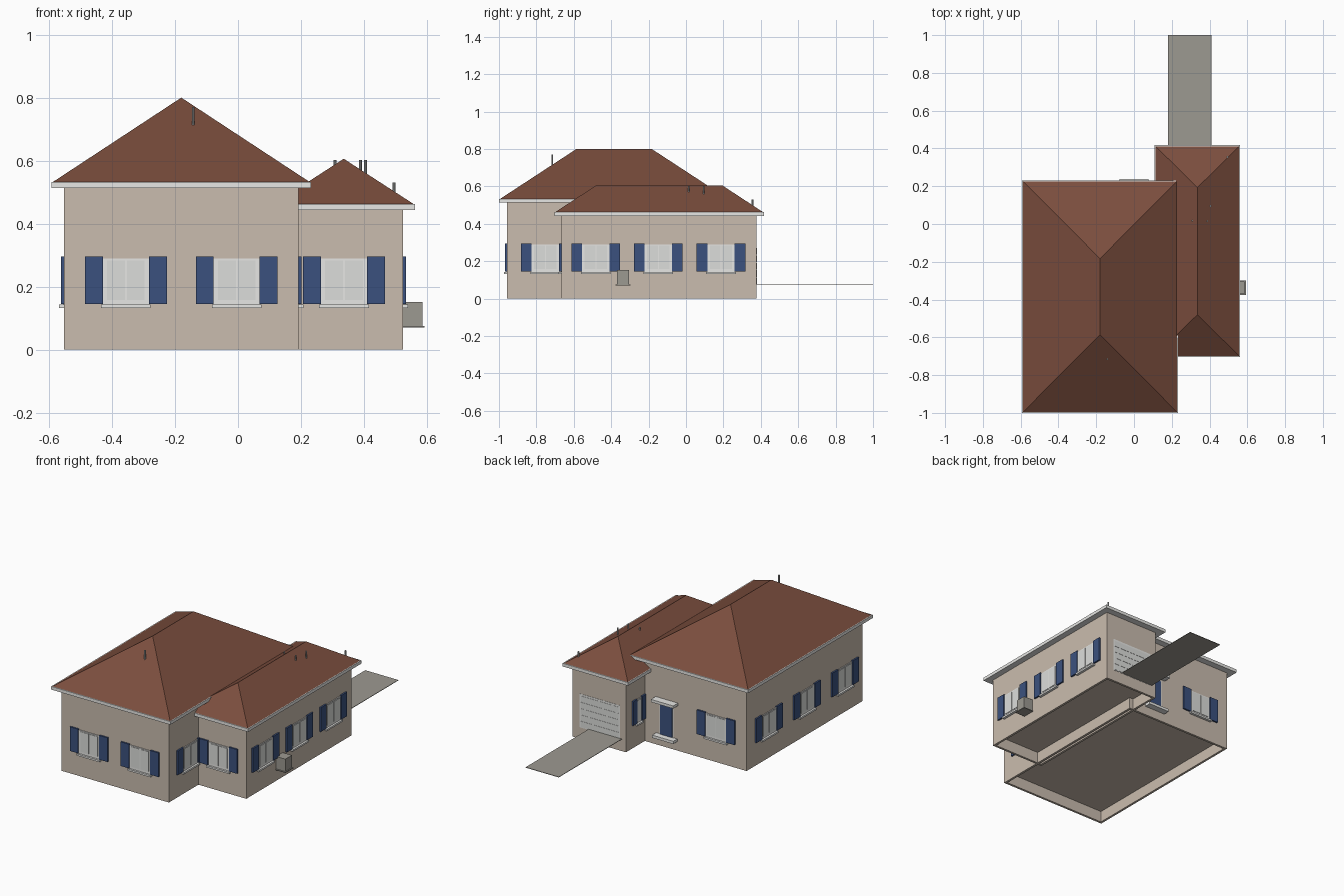
import bpy, bmesh
from math import pi
from mathutils import Matrix, Vector

if "Cube" in bpy.data.objects:
    bpy.data.objects.remove(bpy.data.objects["Cube"], do_unlink=True)


def material(name, *rgb):
    m = bpy.data.materials.new(name)
    m.use_nodes = True
    colour = (*rgb, 1)
    m.diffuse_color = colour
    m.node_tree.nodes["Principled BSDF"].inputs["Base Color"].default_value = colour
    return m


STUCCO = material("beige stucco", .59, .505, .425)
TILE = material("red brown tile", .197, .075, .047)
WHITE = material("white trim", .82, .82, .80)
GLASS = material("pale glass", .72, .73, .71)
BLUE = material("blue paint", .044, .083, .21)
CONCRETE = material("grey concrete", .335, .32, .285)
METAL = material("grey metal", .42, .43, .42)


def finish(name, bm, mat, matrix=Matrix()):
    bmesh.ops.recalc_face_normals(bm, faces=bm.faces)
    mesh = bpy.data.meshes.new(name)
    bm.to_mesh(mesh)
    bm.free()
    mesh.materials.append(mat)
    ob = bpy.data.objects.new(name, mesh)
    ob.matrix_world = matrix
    bpy.context.collection.objects.link(ob)


def add_box(bm, lo, hi):
    lo, hi = Vector(lo), Vector(hi)
    m = Matrix.Translation((lo + hi) / 2) @ Matrix.Diagonal((*(hi - lo), 1))
    return bmesh.ops.create_cube(bm, size=1, matrix=m)["verts"]


def boxes(name, mat, *bounds, matrix=Matrix()):
    bm = bmesh.new()
    for lo, hi in bounds:
        add_box(bm, lo, hi)
    finish(name, bm, mat, matrix)


# Wall blocks, with a floor recessed into the underside
def wall_block(name, x0, x1, y0, y1, top):
    bm = bmesh.new()
    add_box(bm, (x0, y0, 0), (x1, y1, top))
    bm.normal_update()
    base = min(bm.faces, key=lambda f: f.calc_center_median().z)
    bmesh.ops.inset_individual(bm, faces=[base], thickness=.02)
    lift = bmesh.ops.extrude_discrete_faces(bm, faces=[base])["faces"][0]
    bmesh.ops.translate(bm, verts=lift.verts, vec=(0, 0, .07))
    finish(name, bm, STUCCO)


# Hip roof: a box whose top is pinched into a ridge, over a white eave slab
def hip_roof(name, x0, x1, y0, y1, eave, ridge_z, run):
    e = .004
    boxes(name + "_fascia", WHITE,
          ((x0 - e, y0 - e, eave - .02), (x1 + e, y1 + e, eave)))
    bm = bmesh.new()
    for v in add_box(bm, (x0, y0, eave - .001), (x1, y1, ridge_z)):
        if v.co.z > eave:
            v.co.x = (x0 + x1) / 2
            v.co.y += run if v.co.y < (y0 + y1) / 2 else -run
    bmesh.ops.remove_doubles(bm, verts=bm.verts, dist=.0001)
    finish(name, bm, TILE)


wall_block("main_walls", -.552, .192, -.957, .19, .515)
wall_block("garage_walls", .152, .523, -.665, .376, .446)
hip_roof("main_roof", -.588, .228, -.996, .227, .533, .80, .41)
hip_roof("garage_roof", .113, .558, -.70, .413, .463, .606, .22)


# Local wall frame: x runs along the wall, -y points outward
def on_wall(x, y, turn):
    return Matrix.Translation((x, y, 0)) @ Matrix.Rotation(turn * pi / 2, 4, "Z")


def window(name, x, y, turn, inner=.073, shutter=.057):
    m = on_wall(x, y, turn)
    boxes(name + "_frame", WHITE,
          ((-inner, -.004, .143), (inner, .01, .29)), matrix=m)
    edge = inner * .82
    boxes(name + "_panes", GLASS,
          *[((min(s * edge, s * .003), -.007, .158),
             (max(s * edge, s * .003), 0, .283)) for s in (-1, 1)], matrix=m)
    boxes(name + "_shutters", BLUE,
          *[((c - shutter / 2, -.01, .145), (c + shutter / 2, .002, .296))
            for c in (-inner - shutter / 2, inner + shutter / 2)], matrix=m)
    boxes(name + "_sill", WHITE,
          ((-inner - .006, -.016, .132), (inner + .006, .004, .143)), matrix=m)


for i, x in enumerate((-.356, -.004)):
    window(f"front_window_{i + 1}", x, -.957, 0)
window("garage_front_window", .336, -.665, 0)
window("main_side_window", .192, -.752, 1)
for i, y in enumerate((-.482, -.148, .187)):
    window(f"garage_side_window_{i + 1}", .523, y, 1)
for i, y in enumerate((-.775, -.40, -.025)):
    window(f"far_side_window_{i + 1}", -.552, y, -1)
window("back_window", -.344, .19, 2)
window("narrow_garage_window", .152, .253, -1, .025, .04)

# Back entrance with step and canopy
entry = on_wall(0, .19, 2)
boxes("door_frame", WHITE, ((-.048, -.004, .072), (.048, .01, .27)), matrix=entry)
boxes("door", BLUE, ((-.041, -.008, .075), (.041, 0, .262)), matrix=entry)
boxes("entry_step", WHITE, ((-.073, -.04, .056), (.073, .01, .073)), matrix=entry)
boxes("entry_canopy", WHITE, ((-.077, -.047, .281), (.077, .01, .298)), matrix=entry)

# Sectional garage door and driveway
bay = on_wall(.332, .376, 2)
boxes("garage_door_frame", WHITE,
      ((-.14, -.0015, .072), (.14, .01, .282)), matrix=bay)
boxes("garage_door_panels", GLASS,
      *[((-.13, -.003, .077 + i * .0395), (.13, 0, .1125 + i * .0395))
        for i in range(5)], matrix=bay)
boxes("driveway", CONCRETE, ((.18, .37, .0735), (.409, 1, .0765)))

# Outdoor cooling unit on its pad
boxes("cooling_unit", CONCRETE, ((.515, -.37, .075), (.586, -.305, .152)))
boxes("cooling_unit_pad", CONCRETE, ((.515, -.377, .07), (.592, -.298, .075)))

# Roof vent pipes
for i, (x, y, top) in enumerate(((-.142, -.715, .77), (.308, .018, .602),
                                 (.388, .015, .602), (.405, .095, .602),
                                 (.495, .355, .53))):
    bm = bmesh.new()
    bmesh.ops.create_cone(bm, cap_ends=True, segments=10, radius1=.005, radius2=.005,
                          depth=.08, matrix=Matrix.Translation((x, y, top - .04)))
    finish(f"vent_pipe_{i + 1}", bm, METAL)
